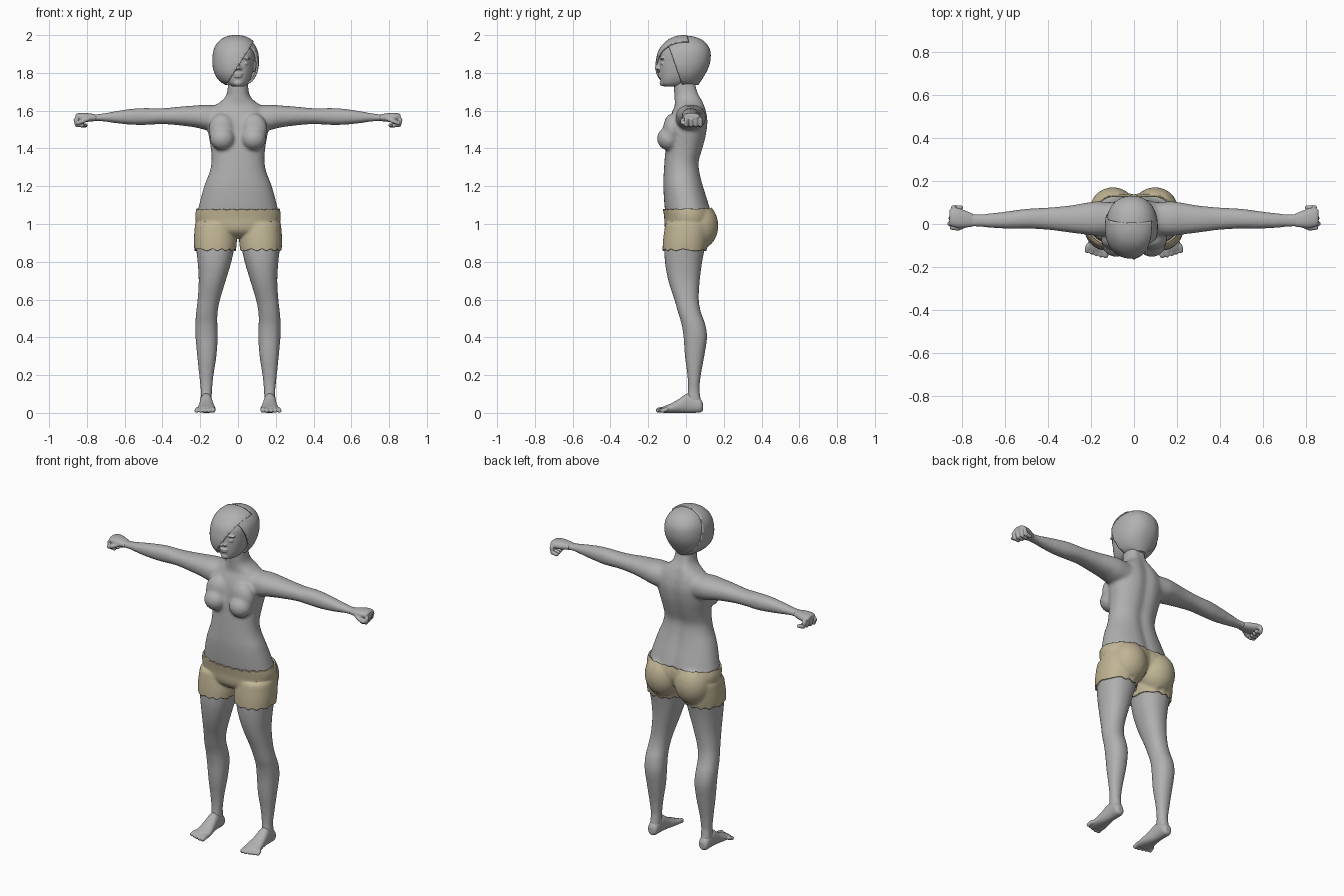
import bpy, bmesh, math
from mathutils import Matrix, Vector

if "Cube" in bpy.data.objects:
    bpy.data.objects.remove(bpy.data.objects["Cube"])


def material(name, rgb):
    m = bpy.data.materials.new(name)
    m.use_nodes = True
    m.diffuse_color = (*rgb, 1)
    m.node_tree.nodes["Principled BSDF"].inputs["Base Color"].default_value = (*rgb, 1)
    return m


GREY = material("plain grey", (0.44, 0.44, 0.44))
TAN = material("tan cloth", (0.53, 0.46, 0.30))


def curve_rows(rows, steps=4):
    """Smoothly interpolate the section rows."""
    out = []
    for i in range(len(rows) - 1):
        p = [rows[max(0, min(len(rows) - 1, i + k))] for k in (-1, 0, 1, 2)]
        for s in range(steps):
            t = s / steps
            out.append([b + 0.5 * t * (c - a + t * (2*a - 5*b + 4*c - d + t * (3*(b - c) + d - a)))
                        for a, b, c, d in zip(*p)])
    return out + [rows[-1]]


def loft(bm, axis, rows, n=32, groove=0.0):
    """Rows: position on the axis, then low and high bounds on the other two axes."""
    u, v = [k for k in range(3) if k != axis]
    rings = []
    for t, u0, u1, v0, v1 in curve_rows(rows):
        ring = []
        for k in range(n):
            a = math.tau * k / n
            c, s = math.cos(a), math.sin(a)
            co = [0, 0, 0]
            co[axis] = t
            co[u] = (u0 + u1) / 2 + (u1 - u0) / 2 * math.copysign(abs(c) ** 0.9, c)
            co[v] = (v0 + v1) / 2 + (v1 - v0) / 2 * math.copysign(abs(s) ** 0.9, s)
            if s > 0:
                co[v] -= groove * math.exp(-(co[u] / 0.03) ** 2)
            ring.append(bm.verts.new(co))
        rings.append(ring)
    for a, b in zip(rings, rings[1:]):
        for k in range(n):
            bm.faces.new((a[k], a[(k + 1) % n], b[(k + 1) % n], b[k]))
    bm.faces.new(rings[0])
    bm.faces.new(rings[-1])


def ball(bm, loc, size):
    bmesh.ops.create_uvsphere(bm, u_segments=24, v_segments=16, radius=1,
                              matrix=Matrix.LocRotScale(Vector(loc), None, Vector(size)))


def digit(bm, points, r):
    """Finger or toe: round joints linked by rods."""
    pts = [Vector(p) for p in points]
    for p in pts:
        ball(bm, p, (r, r, r))
    for p, q in zip(pts, pts[1:]):
        turn = (q - p).to_track_quat('Z', 'Y').to_matrix().to_4x4()
        bmesh.ops.create_cone(bm, cap_ends=True, segments=16, radius1=r, radius2=r,
                              depth=(q - p).length, matrix=Matrix.Translation((p + q) / 2) @ turn)


def mirror_x(bm):
    d = bmesh.ops.duplicate(bm, geom=bm.verts[:] + bm.edges[:] + bm.faces[:])["geom"]
    for v in d:
        if isinstance(v, bmesh.types.BMVert):
            v.co.x *= -1


def cut(bm, co, no):
    bmesh.ops.bisect_plane(bm, geom=bm.verts[:] + bm.edges[:] + bm.faces[:],
                           plane_co=co, plane_no=no, clear_outer=True)


def finish(bm, name, mat, voxel=0, smooth=0, shell=0):
    bmesh.ops.recalc_face_normals(bm, faces=bm.faces[:])
    mesh = bpy.data.meshes.new(name)
    bm.to_mesh(mesh)
    bm.free()
    mesh.materials.append(mat)
    ob = bpy.data.objects.new(name, mesh)
    bpy.context.collection.objects.link(ob)
    bpy.ops.object.select_all(action='DESELECT')
    ob.select_set(True)
    bpy.context.view_layer.objects.active = ob
    bpy.ops.object.shade_smooth_by_angle(angle=math.radians(45))
    if voxel:
        r = ob.modifiers.new("Blend", 'REMESH')
        r.mode, r.voxel_size, r.use_smooth_shade = 'VOXEL', voxel, True
        s = ob.modifiers.new("Soften", 'SMOOTH')
        s.factor, s.iterations = 0.5, smooth
    if shell:
        s = ob.modifiers.new("Thickness", 'SOLIDIFY')
        s.thickness, s.offset = shell, -1
    return ob


# Body: legs, arms and chest on one side, mirrored, then the torso
bm = bmesh.new()
loft(bm, 2, [(1.0, .02, .218, -.10, .12), (.90, .016, .224, -.113, .105),
             (.80, .035, .214, -.112, .086), (.70, .065, .208, -.094, .073),
             (.60, .095, .214, -.062, .068), (.53, .108, .222, -.042, .08),
             (.47, .109, .226, -.024, .102), (.40, .107, .225, -.013, .112),
             (.30, .114, .216, -.006, .097), (.20, .129, .206, .007, .079),
             (.12, .137, .198, .010, .072), (.05, .138, .20, .0, .085)])
loft(bm, 0, [(.08, -.05, .10, 1.49, 1.625), (.17, -.055, .105, 1.498, 1.632),
             (.22, -.05, .10, 1.51, 1.628), (.30, -.04, .086, 1.521, 1.622),
             (.40, -.027, .077, 1.529, 1.613), (.50, -.022, .071, 1.524, 1.614),
             (.57, -.023, .062, 1.526, 1.609), (.65, -.019, .052, 1.534, 1.597),
             (.72, -.014, .046, 1.544, 1.584), (.77, -.013, .05, 1.545, 1.581)])
ball(bm, (.083, -.092, 1.452), (.066, .062, .062))
ball(bm, (.085, -.072, 1.50), (.07, .05, .085))
ball(bm, (.098, .068, .99), (.098, .094, .115))
mirror_x(bm)
loft(bm, 2, [(z, -w, w, f, b) for z, w, f, b in [
    (.935, .09, -.06, .07), (.97, .185, -.10, .12), (1.03, .217, -.105, .14),
    (1.10, .206, -.114, .125), (1.20, .179, -.12, .094), (1.27, .152, -.118, .077),
    (1.33, .14, -.114, .072), (1.40, .144, -.108, .092), (1.47, .156, -.10, .11),
    (1.54, .166, -.09, .118), (1.59, .155, -.075, .112), (1.625, .125, -.06, .102),
    (1.655, .083, -.06, .092), (1.685, .061, -.062, .076), (1.73, .054, -.065, .062),
    (1.79, .052, -.06, .058)]], n=48, groove=.012)
body = finish(bm, "body", GREY, voxel=.008, smooth=12)

# Shorts: a band of the body surface pushed outward, with a wavy hem
bpy.context.view_layer.update()
skin = bpy.data.meshes.new_from_object(body.evaluated_get(bpy.context.evaluated_depsgraph_get()))
bm = bmesh.new()
bm.from_mesh(skin)
bpy.data.meshes.remove(skin)
cut(bm, (0, 0, 1.078), (0, 0, 1))
cut(bm, (0, 0, .863), (0, 0, -1))
bm.normal_update()
for v, n in [(v, v.normal.copy()) for v in bm.verts]:
    v.co += n * .01
    edge = max(0, 1 - abs(v.co.z - .863) / .03) + max(0, 1 - abs(v.co.z - 1.078) / .03) * .5
    v.co.z += edge * .005 * math.sin(v.co.x * 120 + v.co.y * 60)
finish(bm, "shorts", TAN, shell=.009)

# Hands: palm, four curled fingers and a thumb
bm = bmesh.new()
loft(bm, 0, [(.75, -.012, .047, 1.546, 1.579), (.78, -.016, .06, 1.542, 1.585),
             (.82, -.018, .075, 1.541, 1.589), (.85, -.01, .073, 1.55, 1.586),
             (.86, 0, .065, 1.557, 1.58)])
for i in range(4):
    y, fan, reach = .002 + i * .021, i * .004, i * .006
    digit(bm, [(.845 - reach / 2, y, 1.568), (.86 - reach, y + fan, 1.55),
               (.853 - reach, y + fan, 1.525), (.825 - reach, y + fan, 1.522)], .011)
digit(bm, [(.785, -.005, 1.56), (.82, -.02, 1.545), (.848, -.016, 1.535)], .0115)
mirror_x(bm)
finish(bm, "hands", GREY, voxel=.004, smooth=3)

# Feet with five toes each
bm = bmesh.new()
loft(bm, 1, [(.09, .155, .185, .012, .05), (.075, .14, .199, .002, .075),
             (.03, .137, .20, 0, .10), (0, .135, .202, 0, .10), (-.04, .128, .207, 0, .072),
             (-.08, .12, .213, 0, .05), (-.115, .12, .212, 0, .035), (-.13, .13, .2, .004, .026)])
for i in range(5):
    x, r = .133 + i * .0195, .014 if i == 0 else .0115
    tip = -.145 + max(0, i - 1) * .007
    digit(bm, [(x, -.10, .02), (x + i * .001, tip + .02, .019), (x + i * .002, tip, r)], r)
mirror_x(bm)
finish(bm, "feet", GREY, voxel=.004, smooth=3)

# Head with brow, eyes, nose, lips and ears
bm = bmesh.new()
for s in (1, -1):
    ball(bm, (s * .036, -.121, 1.85), (.018, .014, .010))
    ball(bm, (s * .036, -.124, 1.876), (.03, .013, .007))
    ball(bm, (s * .013, -.143, 1.823), (.01, .011, .008))
    ball(bm, (s * .086, -.015, 1.835), (.012, .02, .032))
loft(bm, 2, [(1.818, -.012, .012, -.165, -.11), (1.83, -.013, .013, -.166, -.11),
             (1.85, -.009, .009, -.153, -.11), (1.88, -.009, .009, -.142, -.11)], n=16)
ball(bm, (0, -.139, 1.793), (.025, .011, .006))
ball(bm, (0, -.138, 1.781), (.021, .011, .007))
ball(bm, (0, -.122, 1.747), (.025, .018, .018))
loft(bm, 2, [(z, -w, w, f, b) for z, w, f, b in [
    (1.728, .03, -.115, -.04), (1.742, .05, -.13, 0), (1.77, .067, -.137, .045),
    (1.81, .079, -.14, .08), (1.86, .086, -.139, .10), (1.91, .087, -.13, .10),
    (1.95, .07, -.10, .08), (1.975, .04, -.06, .04)]])
finish(bm, "head", GREY, voxel=.004, smooth=3)


def hair_cap(grow):
    b = bmesh.new()
    loft(b, 2, [(z, -.01 - w - grow, -.01 + w + grow, f - grow, k + grow) for z, w, f, k in [
        (1.735, .055, -.115, .065), (1.755, .085, -.135, .078), (1.79, .108, -.152, .10),
        (1.83, .119, -.157, .12), (1.87, .121, -.153, .13), (1.915, .115, -.14, .129),
        (1.95, .098, -.115, .112), (1.975, .073, -.085, .085), (1.99, .042, -.05, .05),
        (1.996, .012, -.02, .018)]], n=48)
    return b


# Bobbed hair: back cap, then a fringe swept across the face
bm = hair_cap(0)
cut(bm, (0, -.06, 1.85), (0, -1, -.35))
finish(bm, "hair_back", GREY, shell=.012)
bm = hair_cap(.005)
cut(bm, (-.05, 0, 1.75), (.19, 0, -.12))
cut(bm, (0, .03, 1.9), (0, 1, .25))
for v in bm.verts:
    v.co.z += .004
finish(bm, "hair_fringe", GREY, shell=.01)
